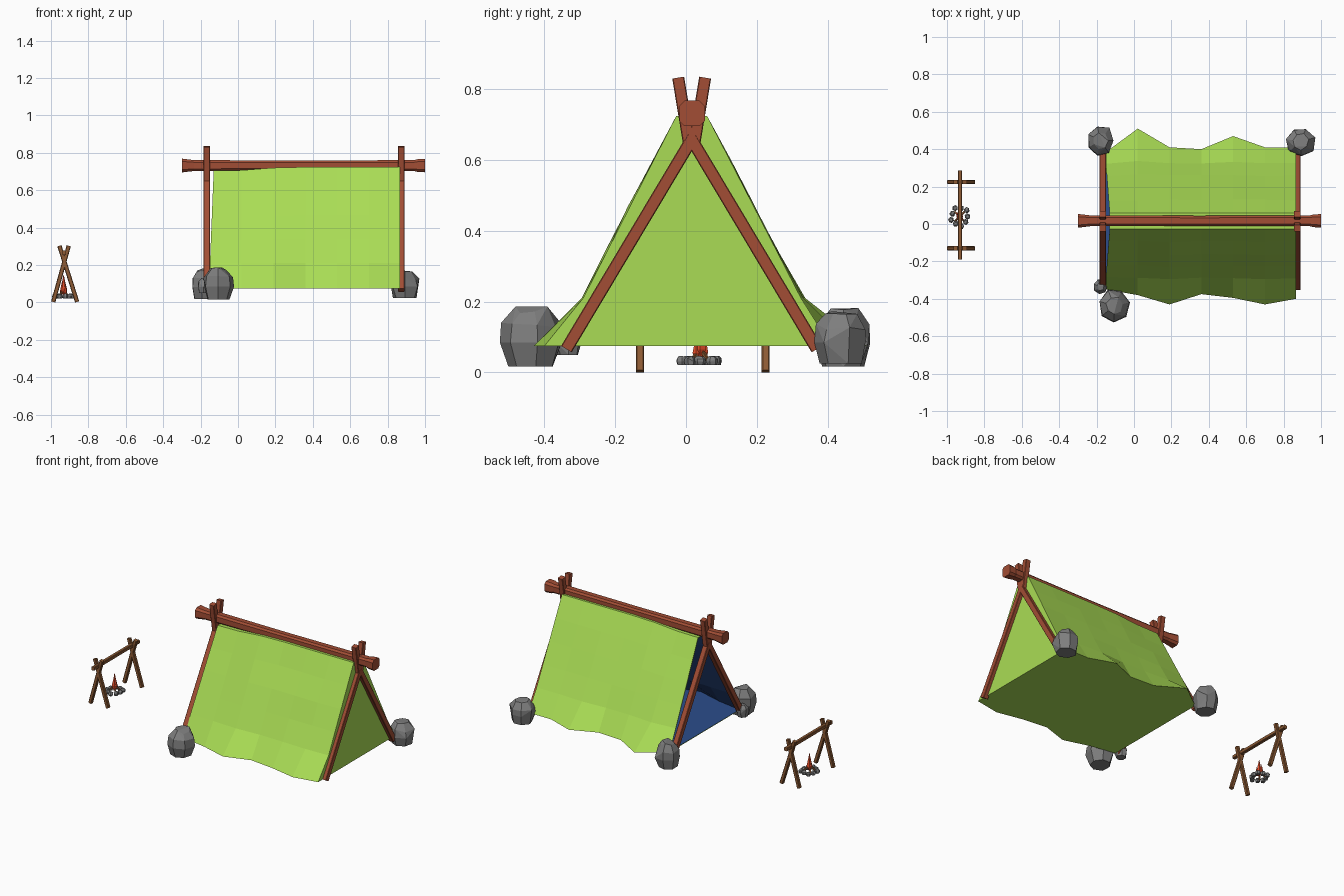
import bpy, bmesh, math, random
from mathutils import Vector

if "Cube" in bpy.data.objects:
    bpy.data.objects.remove(bpy.data.objects["Cube"])

random.seed(4)


def material(name, rgb):
    m = bpy.data.materials.new(name)
    m.diffuse_color = (*rgb, 1)
    m.use_nodes = True
    m.node_tree.nodes["Principled BSDF"].inputs["Base Color"].default_value = m.diffuse_color
    return m


GREEN = material("green_cloth", (0.40, 0.72, 0.09))
BLUE = material("blue_lining", (0.025, 0.075, 0.26))
RED_WOOD = material("red_wood", (0.36, 0.075, 0.035))
BROWN = material("brown_wood", (0.27, 0.105, 0.035))
FLAME = material("flame", (0.75, 0.07, 0.02))
STONE = material("stone", (0.21, 0.21, 0.21))


def finish(name, bm, *mats):
    bmesh.ops.recalc_face_normals(bm, faces=bm.faces)
    me = bpy.data.meshes.new(name)
    bm.to_mesh(me)
    bm.free()
    for m in mats:
        me.materials.append(m)
    ob = bpy.data.objects.new(name, me)
    bpy.context.collection.objects.link(ob)
    return ob


def loft(bm, rings):
    """Skin closed rings of equal size and cap both ends."""
    rings = [[bm.verts.new(p) for p in r] for r in rings]
    for a, b in zip(rings, rings[1:]):
        for i in range(len(a)):
            j = (i + 1) % len(a)
            bm.faces.new((a[i], a[j], b[j], b[i]))
    bm.faces.new(rings[0])
    bm.faces.new(rings[-1])


def beam(name, p0, p1, stations, mat, cut=0.3):
    """Chamfered square beam; stations are (fraction along, half width)."""
    p0, p1 = Vector(p0), Vector(p1)
    q = (p1 - p0).to_track_quat('Z', 'Y')
    k = 1 - cut
    octagon = [(1, -k), (1, k), (k, 1), (-k, 1), (-1, k), (-1, -k), (-k, -1), (k, -1)]
    bm = bmesh.new()
    loft(bm, [[p0.lerp(p1, t) + q @ Vector((h * x, h * y, 0)) for x, y in octagon]
              for t, h in stations])
    return finish(name, bm, mat)


def rock(name, centre, size, sides=7, jitter=0.12):
    """Faceted boulder: flat foot, steep sides, bevelled crown."""
    bm = bmesh.new()
    turn = random.uniform(0, 6)
    for z, r in ((-0.5, 0.80), (-0.1, 1.0), (0.25, 0.96), (0.5, 0.55)):
        for i in range(sides):
            a = turn + math.tau * i / sides
            s = 0.5 * r * (1 + random.uniform(-jitter, jitter * 0.4))
            dz = random.uniform(-0.12, 0) if z > 0 else 0
            bm.verts.new((centre[0] + size[0] * s * math.cos(a),
                          centre[1] + size[1] * s * math.sin(a),
                          centre[2] + size[2] * (z + dz)))
    hull = bmesh.ops.convex_hull(bm, input=bm.verts)
    bmesh.ops.delete(bm, geom=[v for v in hull["geom_interior"]
                               if isinstance(v, bmesh.types.BMVert)], context='VERTS')
    bmesh.ops.dissolve_limit(bm, angle_limit=0.2, verts=bm.verts, edges=bm.edges)
    return finish(name, bm, STONE)


# Tent cloth: rippled slopes, floor and closed right end, open at the left
FLOOR_Z = 0.075
XS = [-0.15, 0.02, 0.19, 0.36, 0.53, 0.70, 0.867]
FRONT_HEM = [-0.35, -0.38, -0.43, -0.375, -0.395, -0.43, -0.40]
BACK_HEM = [0.385, 0.51, 0.41, 0.40, 0.47, 0.41, 0.41]
TOP_Z = [0.705, 0.707, 0.720, 0.724, 0.724, 0.724, 0.724]


def slope(x, top_y, knee_y, hem_y, top_z, ripple):
    pts = []
    for i in range(5):
        t = i / 4
        sag = random.uniform(-ripple, ripple) if 0 < i < 4 else 0
        px = x + (0.02 * (1 - t) if x < 0 else 0)
        pts.append((px, top_y + (knee_y - top_y) * t + sag, top_z + (0.21 - top_z) * t))
    return pts + [(x, hem_y, FLOOR_Z)]


bm = bmesh.new()
rings = []
for i, (x, f, b, z) in enumerate(zip(XS, FRONT_HEM, BACK_HEM, TOP_Z)):
    ripple = 0.005 if 0 < i < 6 else 0.0
    knee_f = -0.295 + 0.15 * (f + 0.43)
    knee_b = 0.325 + 0.12 * (b - 0.41)
    ring = slope(x, -0.028, knee_f, f, z, ripple)[::-1] + slope(x, 0.06, knee_b, b, z, ripple)
    rings.append([bm.verts.new(p) for p in ring])
for a, b in zip(rings, rings[1:]):
    for i in range(len(a)):
        j = (i + 1) % len(a)
        bm.faces.new((a[i], a[j], b[j], b[i]))
bm.faces.new(rings[-1])
bmesh.ops.recalc_face_normals(bm, faces=bm.faces)
floor = min(bm.faces, key=lambda fc: fc.calc_center_median().z)
if floor.normal.z > 0:
    bmesh.ops.reverse_faces(bm, faces=bm.faces)
me = bpy.data.meshes.new("tent_cloth")
bm.to_mesh(me)
bm.free()
me.materials.append(GREEN)
me.materials.append(BLUE)
cloth = bpy.data.objects.new("tent_cloth", me)
bpy.context.collection.objects.link(cloth)
lining = cloth.modifiers.new("lining", 'SOLIDIFY')
lining.thickness = 0.006
lining.offset = -1
lining.material_offset = 1
lining.material_offset_rim = 0

# Ridge pole with flared ends
beam("ridge_pole", (-0.30, 0.017, 0.732), (1.0, 0.017, 0.732),
     [(0, 0.037), (0.05, 0.029), (0.5, 0.027), (0.955, 0.029), (0.97, 0.034), (1, 0.036)],
     RED_WOOD, 0.4)

# A-frames: two leaning legs and two steeper prongs at each end
for end, x in (("left", -0.168), ("right", 0.873)):
    for side, s in (("front", -1), ("back", 1)):
        beam(f"{end}_{side}_tent_leg", (x, 0.016 + s * 0.354, 0.066), (x, 0.016 - s * 0.004, 0.665),
             [(0, 0.0175), (1, 0.0175)], RED_WOOD, 0.15)
        beam(f"{end}_{side}_prong", (x, 0.016 + s * 0.008, 0.65), (x, 0.016 + s * 0.038, 0.833),
             [(0, 0.017), (1, 0.017)], RED_WOOD, 0.15)

# Boulders holding the tent corners
rock("back_left_boulder", (-0.18, 0.445, 0.10), (0.15, 0.17, 0.165))
rock("back_right_boulder", (0.89, 0.44, 0.10), (0.165, 0.165, 0.15))
rock("front_left_boulder", (-0.105, -0.437, 0.102), (0.165, 0.18, 0.17))
rock("small_boulder", (-0.18, -0.335, 0.09), (0.075, 0.08, 0.08))

# Campfire spit: two crossed pairs of sticks and a crossbar
FX, FY = -0.932, 0.04
for end, y in (("front", -0.13), ("back", 0.225)):
    for side, s in (("left", -1), ("right", 1)):
        beam(f"{end}_{side}_spit_leg", (-0.924 + s * 0.064, y, 0.003), (-0.93 - s * 0.025, y, 0.303),
             [(0, 0.0115), (1, 0.0115)], BROWN)
beam("spit_crossbar", (-0.93, -0.19, 0.265), (-0.93, 0.285, 0.265),
     [(0, 0.0115), (1, 0.0115)], BROWN)

# Ring of fire stones
for i in range(9):
    a = math.tau * i / 9
    r = 0.045 + 0.008 * (i % 2)
    rock(f"fire_stone_{i + 1}", (FX + r * 0.92 * math.cos(a), FY + r * math.sin(a), 0.034),
         (0.032, 0.034, 0.026), 6)

# Kindling leaning together under the flame
for i in range(4):
    a = math.tau * (i + 0.5) / 4
    beam(f"kindling_{i + 1}", (FX + 0.035 * math.cos(a), FY + 0.035 * math.sin(a), 0.03),
         (FX, FY, 0.07), [(0, 0.005), (1, 0.005)], BROWN)

# Flame tongues
for i, (dx, dy, r, h) in enumerate(((0, 0, 0.019, 0.105), (-0.009, 0.013, 0.011, 0.07),
                                    (0.008, -0.012, 0.011, 0.06))):
    bm = bmesh.new()
    loft(bm, [[(FX + dx + r * k * math.cos(math.tau * j / 6),
                FY + dy + r * k * math.sin(math.tau * j / 6), 0.042 + h * t) for j in range(6)]
              for t, k in ((0, 0.55), (0.22, 1), (0.6, 0.5), (1, 0.05))])
    finish(f"flame_{i + 1}", bm, FLAME)
